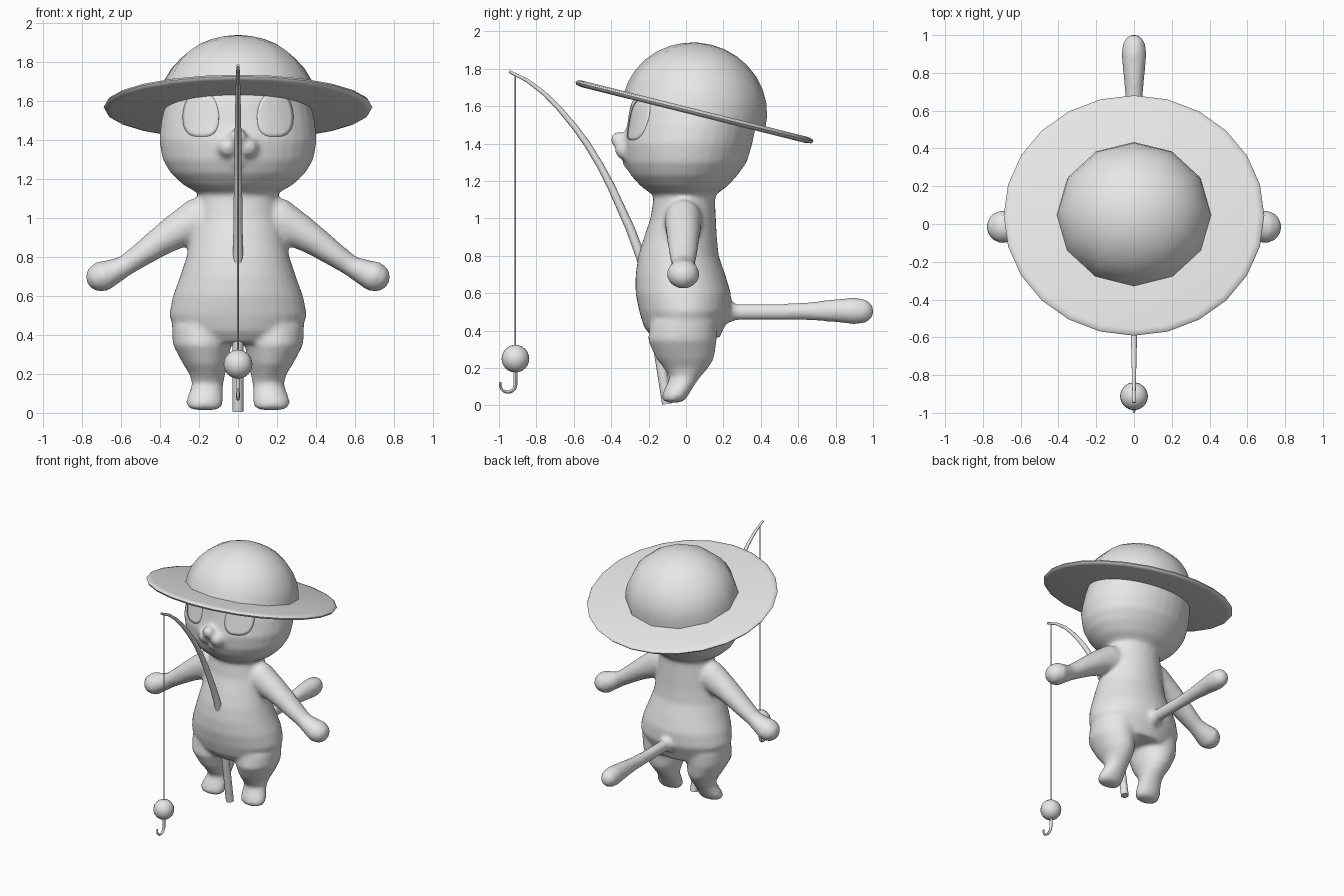
import bpy, bmesh, math
from mathutils import Vector, Matrix

if "Cube" in bpy.data.objects:
    bpy.data.objects.remove(bpy.data.objects["Cube"])

grey = bpy.data.materials.new("plain grey")
grey.use_nodes = True
grey.diffuse_color = (0.8, 0.8, 0.8, 1)
grey.node_tree.nodes["Principled BSDF"].inputs["Base Color"].default_value = (0.8, 0.8, 0.8, 1)

X, Y, Z = Vector((1, 0, 0)), Vector((0, 1, 0)), Vector((0, 0, 1))


def sweep(bm, path, side, sides=24, tangent=None):
    """Skin closed elliptical rings; path items are (centre, radius along side, other radius)."""
    rings = []
    for i, (c, ru, rv) in enumerate(path):
        a, b = path[max(i - 1, 0)][0], path[min(i + 1, len(path) - 1)][0]
        t = tangent or (Vector(b) - Vector(a)).normalized()
        other = t.cross(side)
        rings.append([bm.verts.new(Vector(c) + side * ru * math.cos(w) + other * rv * math.sin(w))
                      for w in (math.tau * k / sides for k in range(sides))])
    for r0, r1 in zip(rings, rings[1:]):
        for k in range(sides):
            n = (k + 1) % sides
            bm.faces.new((r0[k], r0[n], r1[n], r1[k]))
    bm.faces.new(rings[0])
    bm.faces.new(rings[-1])


def ball(bm, centre, radius):
    bmesh.ops.create_icosphere(bm, subdivisions=3, radius=radius, matrix=Matrix.Translation(centre))


def make(name, bm, angle=45):
    bmesh.ops.recalc_face_normals(bm, faces=bm.faces)
    mesh = bpy.data.meshes.new(name)
    bm.to_mesh(mesh)
    bm.free()
    mesh.materials.append(grey)
    ob = bpy.data.objects.new(name, mesh)
    bpy.context.collection.objects.link(ob)
    bpy.ops.object.select_all(action='DESELECT')
    ob.select_set(True)
    bpy.context.view_layer.objects.active = ob
    bpy.ops.object.shade_smooth_by_angle(angle=math.radians(angle))
    return ob


# Body: torso, head, legs, arms, tail and muzzle fused into one soft skin
bm = bmesh.new()
torso = [(.36, 0, .26, .18), (.42, -.01, .32, .215), (.5, -.005, .355, .245), (.6, -.015, .335, .255),
         (.7, -.03, .298, .24), (.8, -.04, .265, .215), (.9, -.03, .24, .195), (1, -.015, .22, .175),
         (1.1, -.01, .205, .165), (1.22, 0, .2, .165)]
head = [(1.12, -.01, .19, .16), (1.17, -.01, .28, .23), (1.23, -.01, .345, .285), (1.3, 0, .387, .325),
        (1.4, .01, .405, .345), (1.5, .03, .395, .345), (1.6, .05, .37, .35), (1.7, .05, .32, .3),
        (1.8, .05, .2, .2)]
for rings in (torso, head):
    sweep(bm, [((0, y, z), rx, ry) for z, y, rx, ry in rings], X, 32, Z)

leg = [(.015, .17, -.07, .06, .04), (.03, .172, -.066, .09, .062), (.06, .172, -.055, .097, .072),
       (.1, .165, -.035, .088, .075), (.15, .155, -.005, .08, .08), (.2, .158, 0, .092, .12),
       (.25, .167, -.005, .115, .155), (.35, .185, -.02, .15, .185), (.45, .18, -.01, .16, .18)]
arm = [(.08, 1, .1, .12), (.22, .985, .1, .115), (.32, .93, .092, .09), (.4, .88, .085, .076),
       (.5, .81, .075, .062), (.58, .755, .064, .054), (.64, .725, .075, .066), (.7, .7, .09, .08),
       (.75, .682, .068, .062), (.775, .672, .025, .025)]
for s in (1, -1):
    sweep(bm, [((s * x, y, z), rx, ry) for z, x, y, rx, ry in leg], X, 24, Z)
    sweep(bm, [((s * x, -.015, z), ry, rv) for x, z, ry, rv in arm], Y)
    ball(bm, (s * .05, -.325, 1.365), .055)

tail = [(.1, .5, .1), (.2, .5, .07), (.27, .5, .044), (.5, .5, .044), (.65, .503, .048), (.8, .507, .062),
        (.9, .505, .072), (.96, .503, .064), (.99, .5, .042), (1.004, .5, .015)]
sweep(bm, [((0, y, z), r * .93, r) for y, z, r in tail], X)
ball(bm, (0, -.36, 1.42), .045)
ball(bm, (0, -.295, 1.3), .045)
body = make("body", bm)
remesh = body.modifiers.new("fuse", 'REMESH')
remesh.mode = 'VOXEL'
remesh.voxel_size = .014
remesh.use_smooth_shade = True
smooth = body.modifiers.new("soften", 'SMOOTH')
smooth.factor = .5
smooth.iterations = 10

# Eyes: thin rounded plates laid on the face
for s, name in ((1, "left_eye"), (-1, "right_eye")):
    bm = bmesh.new()
    count, loops = 32, []
    for k in range(1, 7):
        loop = []
        for i in range(count):
            c, d = math.cos(math.tau * i / count), math.sin(math.tau * i / count)
            dx = .092 * k / 6 * math.copysign(abs(c) ** .7, c)
            dz = .112 * k / 6 * math.copysign(abs(d) ** .7, d)
            dx *= 1 - max(dz, 0) * 1.5
            loop.append(bm.verts.new((s * (.19 + dx), -.6, 1.53 + dz)))
        loops.append(loop)
    bm.faces.new(loops[0])
    for a, b in zip(loops, loops[1:]):
        for i in range(count):
            j = (i + 1) % count
            bm.faces.new((a[i], a[j], b[j], b[i]))
    eye = make(name, bm)
    wrap = eye.modifiers.new("lay on face", 'SHRINKWRAP')
    wrap.target = body
    wrap.wrap_method = 'PROJECT'
    wrap.use_project_y = True
    wrap.use_positive_direction = True
    plate = eye.modifiers.new("plate", 'SOLIDIFY')
    plate.thickness = .008
    plate.offset = 0

# Hat: tilted dome and wide thin brim
tilt = Matrix.Translation((0, .045, 1.57)) @ Matrix.Rotation(math.radians(-14), 4, 'X')
bm = bmesh.new()
bmesh.ops.create_uvsphere(bm, u_segments=12, v_segments=16, radius=1)
bmesh.ops.delete(bm, geom=[v for v in bm.verts if v.co.z < -.01], context='VERTS')
bmesh.ops.transform(bm, matrix=tilt @ Matrix.Diagonal((.41, .39, .37, 1)), verts=bm.verts)
make("hat_crown", bm)

bm = bmesh.new()
brim = [(-.018, .655), (-.012, .682), (0, .69), (.01, .682), (.016, .655)]
sweep(bm, [((0, 0, z), r, r * .95) for z, r in brim], X, 24, Z)
bmesh.ops.transform(bm, matrix=tilt, verts=bm.verts)
make("hat_brim", bm, 60)

# Fishing rod: tapered bow passing behind the belly
rod = [(-.1, .008, .028), (-.13, .2, .028), (-.165, .42, .028), (-.2, .62, .028), (-.24, .79, .026),
       (-.3, .95, .024), (-.4, 1.17, .021), (-.46, 1.285, .019), (-.53, 1.4, .018), (-.6, 1.495, .016),
       (-.68, 1.59, .014), (-.76, 1.67, .012), (-.85, 1.738, .01), (-.945, 1.785, .008)]
bm = bmesh.new()
sweep(bm, [((0, y, z), r, r) for y, z, r in rod], X, 12)
make("fishing_rod", bm)

# Line, float and hook
bm = bmesh.new()
sweep(bm, [((0, -.912, z), .004, .004) for z in (.3, 1.768)], X, 8)
make("fishing_line", bm)

bm = bmesh.new()
bmesh.ops.create_uvsphere(bm, u_segments=16, v_segments=12, radius=.074,
                          matrix=Matrix.Translation((0, -.912, .25)))
make("float", bm)

bend = [(-.953 + .041 * math.cos(a), .112 + .041 * math.sin(a))
        for a in (-math.pi * i / 10 for i in range(12))]
hook = [(-.912, .19)] + bend
bm = bmesh.new()
sweep(bm, [((0, y, z), .011 * (1 - i * .04), .011 * (1 - i * .04)) for i, (y, z) in enumerate(hook)], X, 8)
make("hook", bm)
